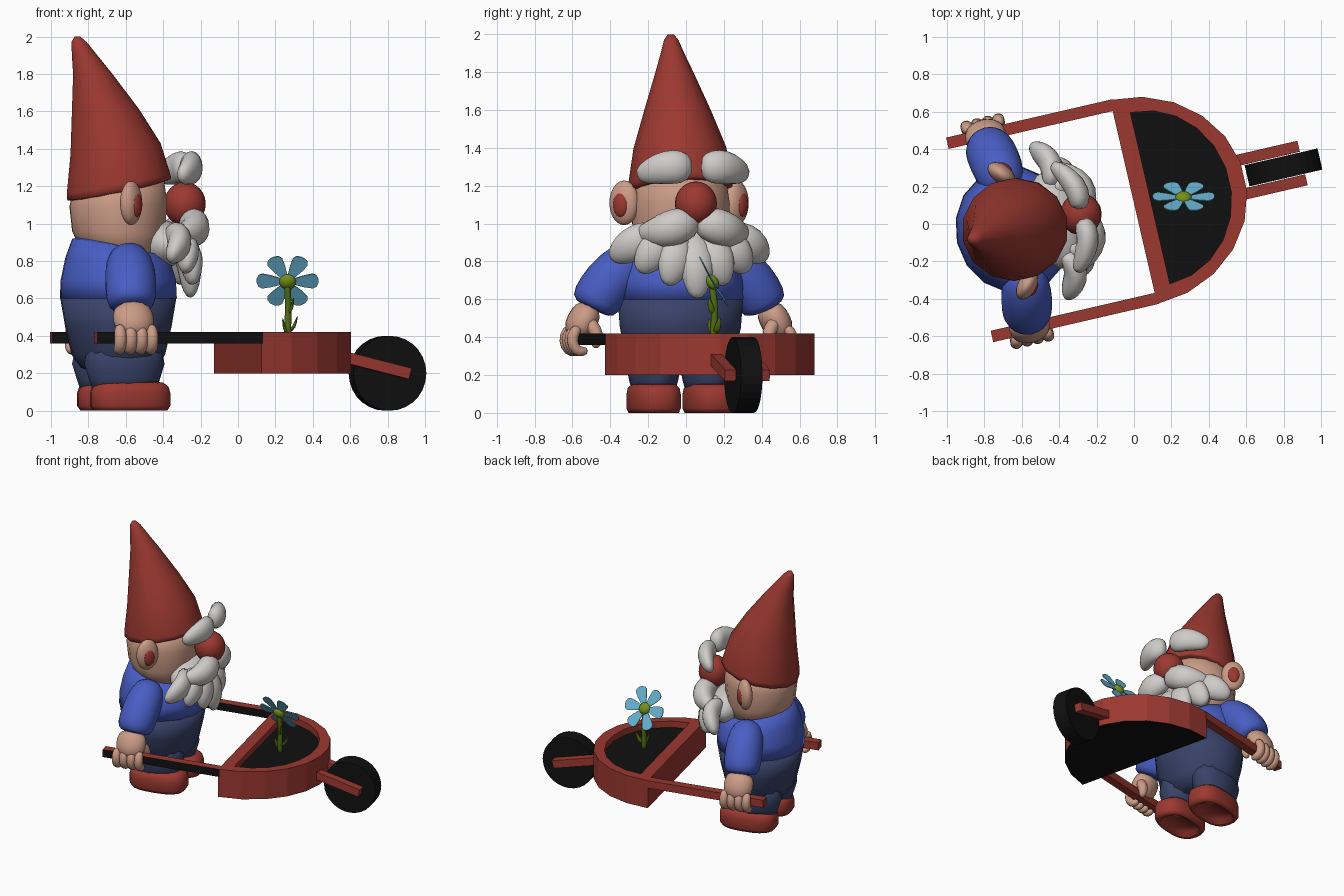
import bpy
import bmesh
from math import sin, cos, pi, radians
from mathutils import Matrix, Vector

if "Cube" in bpy.data.objects:
    bpy.data.objects.remove(bpy.data.objects["Cube"], do_unlink=True)

# Parts are modelled facing +x on a centre line, then turned into place
PLACE = Matrix.Translation((-0.026, 0.112, 0)) @ Matrix.Rotation(radians(13), 4, 'Z')
BODY_X = -0.63


def material(name, *rgb):
    m = bpy.data.materials.new(name)
    m.use_nodes = True
    m.diffuse_color = (*rgb, 1)
    m.node_tree.nodes["Principled BSDF"].inputs["Base Color"].default_value = (*rgb, 1)
    return m


RED = material("brick red", 0.33, 0.04, 0.03)
SKIN = material("skin", 0.60, 0.33, 0.24)
WHITE = material("beard white", 0.62, 0.60, 0.58)
BLUE = material("shirt blue", 0.065, 0.11, 0.55)
NAVY = material("trouser navy", 0.04, 0.055, 0.14)
BLACK = material("soil black", 0.005, 0.005, 0.005)
PETAL = material("petal blue", 0.14, 0.46, 0.65)
GREEN = material("stem green", 0.08, 0.15, 0.006)
LIME = material("flower centre", 0.18, 0.28, 0.01)


def finish(name, bm, mat, smooth=True, subsurf=0, place=PLACE):
    bmesh.ops.recalc_face_normals(bm, faces=bm.faces)
    me = bpy.data.meshes.new(name)
    bm.to_mesh(me)
    bm.free()
    me.materials.append(mat)
    for p in me.polygons:
        p.use_smooth = smooth
    ob = bpy.data.objects.new(name, me)
    ob.matrix_world = place
    bpy.context.collection.objects.link(ob)
    if subsurf:
        mod = ob.modifiers.new("round", 'SUBSURF')
        mod.levels = mod.render_levels = subsurf
    return ob


def skin(name, rings, mat, wrap=False, **kw):
    """Join equal rings of points; cap the ends, or wrap last to first."""
    bm = bmesh.new()
    vs = [[bm.verts.new(p) for p in ring] for ring in rings]
    n = len(vs[0])
    for a, b in list(zip(vs, vs[1:])) + ([(vs[-1], vs[0])] if wrap else []):
        for i in range(n):
            j = (i + 1) % n
            bm.faces.new((a[i], a[j], b[j], b[i]))
    if not wrap:
        bm.faces.new(vs[0])
        bm.faces.new(vs[-1])
    return finish(name, bm, mat, **kw)


def ellipse(c, a, b, n=16, power=1):
    def pw(t):
        return abs(t) ** power * (1 if t > 0 else -1)
    return [Vector(c) + Vector(a) * pw(cos(2 * pi * i / n)) + Vector(b) * pw(sin(2 * pi * i / n))
            for i in range(n)]


def stack(name, levels, mat, y=0, n=16, **kw):
    """Level ellipses: (x, z, x radius, y radius, tilt)."""
    skin(name, [ellipse((x, y, z), (rx, 0, t), (0, ry, 0), n) for x, z, rx, ry, t in levels], mat, **kw)


def tube(name, pts, radii, mat, flat=1.0, n=8, **kw):
    """Tapered tube along a path, thinned along x by flat."""
    pts = [Vector(p) for p in pts]
    rings = []
    for i, (p, r) in enumerate(zip(pts, radii)):
        t = (pts[min(i + 1, len(pts) - 1)] - pts[max(i - 1, 0)]).normalized()
        a = t.cross(Vector((1, 0, 0))).normalized()
        rings.append(ellipse(p, a * r, t.cross(a) * r * flat, n))
    skin(name, rings, mat, **{"subsurf": 1, **kw})


def ball(name, c, radii, mat, rot=None, **kw):
    bm = bmesh.new()
    m = Matrix.Translation(c) @ (rot or Matrix()) @ Matrix.Diagonal((*radii, 1))
    bmesh.ops.create_uvsphere(bm, u_segments=18, v_segments=12, radius=1, matrix=m)
    finish(name, bm, mat, **kw)


def box(name, c, size, mat, tilt=0):
    bm = bmesh.new()
    m = Matrix.Translation(c) @ Matrix.Rotation(tilt, 4, 'Y') @ Matrix.Diagonal((*size, 1))
    bmesh.ops.create_cube(bm, size=1, matrix=m)
    return finish(name, bm, mat, smooth=False)


# Hat, head and clothes
stack("hat", [(-.60, 1.18, .25, .24, .06), (-.625, 1.185, .285, .275, .06), (-.63, 1.22, .282, .275, .055),
              (-.645, 1.4, .247, .245, .03), (-.70, 1.6, .185, .175, .01), (-.77, 1.8, .108, .1, 0),
              (-.815, 1.9, .07, .062, 0), (-.845, 1.97, .042, .038, 0), (-.855, 2.0, .016, .016, 0)],
      RED, n=14)
stack("head", [(BODY_X, .82, .2, .22, -.04), (BODY_X, .95, .25, .255, -.01), (BODY_X, 1.1, .265, .265, .01),
               (BODY_X, 1.25, .24, .24, .05)], SKIN)
stack("shirt", [(BODY_X, .6, .315, .34, 0), (BODY_X, .7, .31, .335, 0), (BODY_X, .8, .285, .31, -.02),
                (BODY_X, .87, .25, .26, -.05), (BODY_X, .88, .2, .2, -.05)], BLUE)
stack("trousers", [(BODY_X, .2, .13, .15, 0), (BODY_X, .23, .2, .24, 0), (BODY_X, .3, .25, .295, 0),
                   (BODY_X, .45, .285, .328, 0), (BODY_X, .6, .312, .338, 0)], NAVY)

# Nose, beard and moustache
ball("nose", (-.265, 0, 1.105), (.112, .112, .118), RED)
ball("beard_core", (-.40, 0, .89), (.14, .27, .13), WHITE)
for i in range(-3, 4):
    t = i / 3
    tip = Vector((-.235 - .21 * t * t, .42 * t + .06 * t * (1 - abs(t)), .6 + .21 * abs(t)))
    root = Vector((-.37 - .03 * abs(t), .17 * t, .96))
    mid = root.lerp(tip, .55) + Vector((.06, .02 * t, .01))
    tube("beard_lock", [root, root.lerp(mid, .5) + Vector((.03, 0, 0)), mid, mid.lerp(tip, .6), tip],
         [.06, .105, .105, .08, .03], WHITE, flat=.7)

# Shared left and right parts of the figure
for s, side in ((1, "left"), (-1, "right")):
    tube(side + "_moustache", [(-.26, -.01 * s, 1.0), (-.235, .07 * s, 1.0), (-.235, .15 * s, .97),
                               (-.29, .23 * s, .95), (-.37, .30 * s, .95)],
         [.06, .105, .11, .085, .03], WHITE, flat=.85)
    tube(side + "_brow", [(-.275, .025 * s, 1.3), (-.25, .08 * s, 1.3), (-.26, .16 * s, 1.3),
                          (-.31, .24 * s, 1.275), (-.36, .30 * s, 1.25)],
         [.06, .1, .1, .08, .04], WHITE, flat=.7)

    # Ear turned forward and outward, with a red hollow
    turn = Matrix.Rotation(s * radians(42), 4, 'Z')
    ball(side + "_ear", (-.63, .305 * s, 1.11), (.05, .085, .118), SKIN, turn)
    ball(side + "_ear_hollow", (-.605, .33 * s, 1.1), (.024, .044, .065), RED, turn)

    # Sleeve and hand around the handle
    tube(side + "_sleeve", [(-.63, .20 * s, .84), (-.635, .29 * s, .79), (-.65, .385 * s, .69),
                            (-.665, .455 * s, .59), (-.668, .475 * s, .545)],
         [.09, .135, .145, .138, .115], BLUE, n=12)
    tube(side + "_hand", [(-.668, .475 * s, .57), (-.668, .51 * s, .51), (-.667, .545 * s, .45),
                          (-.667, .57 * s, .39)], [.07, .085, .085, .05], SKIN, flat=1.4, n=10)
    for k in range(4):
        x = -.755 + .058 * k
        tube(side + "_finger", [(x, .56 * s, .46), (x, .60 * s, .41), (x, .595 * s, .35),
                                (x, .56 * s, .318), (x, .51 * s, .33)],
             [.03, .036, .036, .035, .02], SKIN, n=8)
    tube(side + "_thumb", [(-.61, .52 * s, .5), (-.575, .47 * s, .44), (-.57, .46 * s, .38),
                           (-.575, .48 * s, .34)], [.04, .042, .036, .02], SKIN)

    # Leg and hollow-soled boot
    stack(side + "_leg", [(BODY_X, .1, .17, .105, 0), (BODY_X, .17, .195, .125, 0), (BODY_X, .25, .22, .14, 0),
                          (BODY_X, .36, .2, .12, 0)], NAVY, y=.145 * s)
    sole = [(.03, .72), (.004, .76), (0, .92), (.025, 1), (.095, 1), (.13, .95), (.15, .82), (.155, .6)]
    skin(side + "_boot", [ellipse((-.6, .152 * s, z), (.215 * k, 0, 0), (0, .132 * k, 0), 24, .75)
                          for z, k in sole], RED)

    # Barrow handle and wheel fork
    handle = box(side + "_handle", (-.42, .53 * s, .39), (.91, .062, .06), RED)
    handle.data.materials.append(BLACK)
    for p in handle.data.polygons:
        p.material_index = int(p.normal.y < -.5)
    box(side + "_fork", (.755, .092 * s, .245), (.39, .06, .06), RED, radians(14))


# Barrow tub: half-round wall with black soil and underside
def half_round(x, a, b, z, n=11):
    return [Vector((x + a * sin(pi * i / n), b * cos(pi * i / n), z)) for i in range(n + 1)]


OUTER, INNER = (.025, .61, .56), (.115, .435, .47)
tub = skin("barrow_tub", [half_round(*OUTER, .2), half_round(*OUTER, .42),
                          half_round(*INNER, .42), half_round(*INNER, .2)],
           RED, wrap=True, smooth=False)
tub.data.materials.append(BLACK)
for p in tub.data.polygons:
    p.material_index = int(p.normal.z < -.5)
skin("soil", [half_round(*INNER, .2), half_round(*INNER, .37)], BLACK, smooth=False)

# Wheel
skin("wheel", [ellipse((.847, y, .2), (.2, 0, 0), (0, 0, .2), 28) for y in (-.058, .058)],
     BLACK, smooth=False)

# Flower
WORLD = Matrix()
HEAD = Matrix.Translation((.265, .14, .69)) @ Matrix.Rotation(radians(-60), 4, 'X')
tube("stem", [(.27, .15, .36), (.262, .145, .45), (.272, .155, .54), (.265, .145, .62), (.265, .135, .69)],
     [.024, .022, .018, .02, .02], GREEN, place=WORLD)
for dx, dy, z in ((.05, .03, .42), (-.03, -.03, .41), (.03, -.03, .52)):
    tube("leaf", [(.268, .15, z), (.268 + dx * .7, .15 + dy * .6, z + .025), (.268 + dx, .15 + dy, z + .09)],
         [.012, .024, .005], GREEN, flat=.5, place=WORLD)
outline = [(.02, .014), (.09, .036), (.135, .045), (.155, .035), (.165, .012)]
edge = outline + [(r, -w) for r, w in reversed(outline)]
for k in range(6):
    spin = HEAD @ Matrix.Rotation(k * pi / 3, 4, 'Z')
    skin("petal", [[(r, w, z + r * .05) for r, w in edge] for z in (-.003, .003)],
         PETAL, smooth=False, place=spin)
ball("flower_centre", (0, 0, 0), (.045, .045, .032), LIME, place=HEAD)
